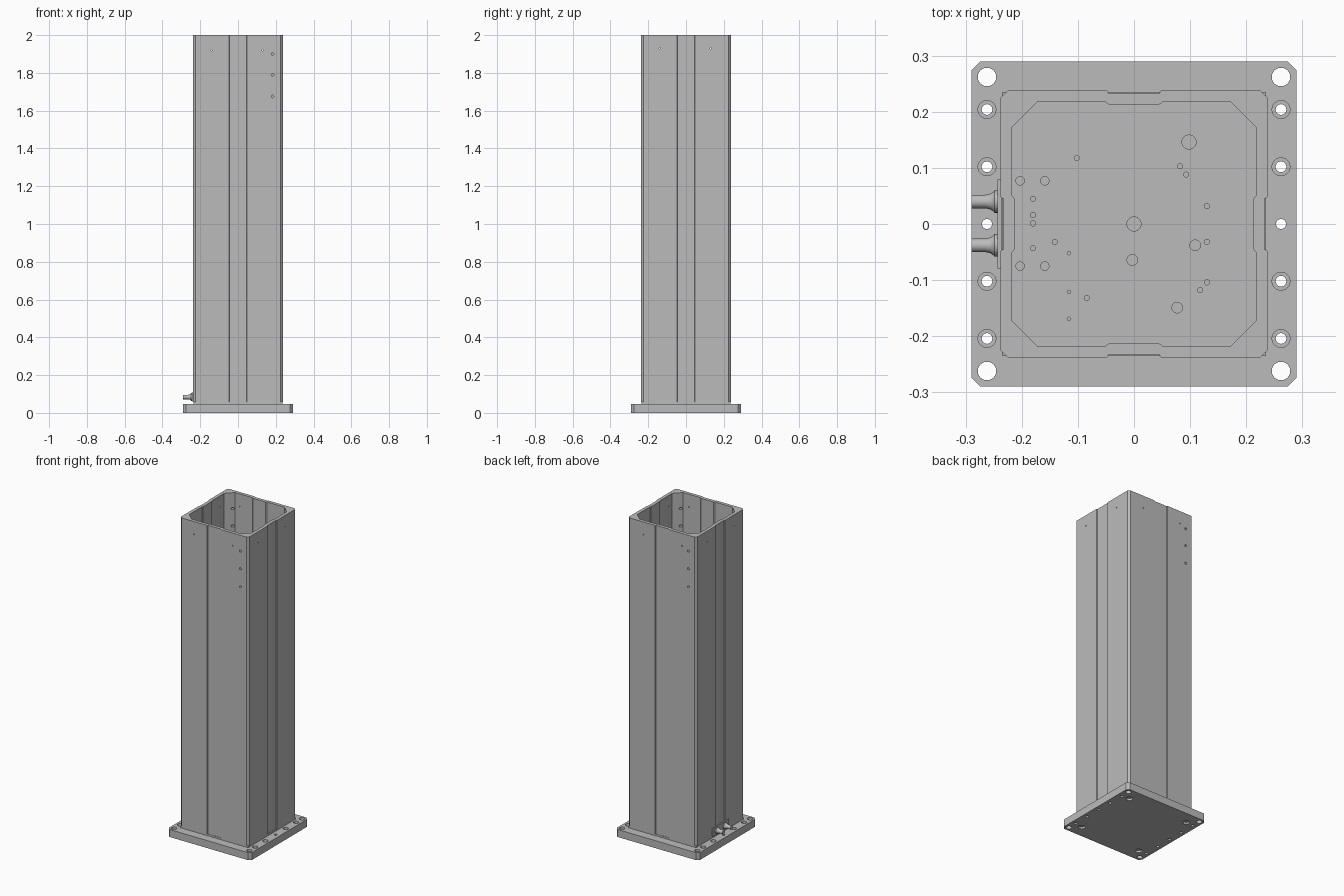
import bpy, bmesh, math
from mathutils import Matrix, Vector

old = bpy.data.objects.get("Cube")
if old:
    bpy.data.objects.remove(old, do_unlink=True)

grey = bpy.data.materials.new("plain grey metal")
grey.use_nodes = True
COLOUR = (0.5, 0.5, 0.5, 1)
grey.diffuse_color = COLOUR
grey.node_tree.nodes["Principled BSDF"].inputs["Base Color"].default_value = COLOUR


def finish(bm, name):
    bmesh.ops.recalc_face_normals(bm, faces=bm.faces[:])
    mesh = bpy.data.meshes.new(name)
    bm.to_mesh(mesh)
    bm.free()
    mesh.materials.append(grey)
    obj = bpy.data.objects.new(name, mesh)
    bpy.context.collection.objects.link(obj)
    return obj


def quarter_turns(points):
    """Repeat one side of a section around the four sides."""
    ring = []
    for k in range(4):
        turn = Matrix.Rotation(k * math.pi / 2, 2)
        ring += [turn @ Vector(p) for p in points]
    return ring


def prism(name, ring, z0, z1):
    bm = bmesh.new()
    face = bm.faces.new([bm.verts.new((p.x, p.y, z0)) for p in ring])
    up = bmesh.ops.extrude_face_region(bm, geom=[face])["geom"]
    top = [v for v in up if isinstance(v, bmesh.types.BMVert)]
    bmesh.ops.translate(bm, verts=top, vec=(0, 0, z1 - z0))
    if not face.is_valid or len(bm.faces) == len(ring) + 1:
        bm.faces.new([v for v in bm.verts if abs(v.co.z - z0) < 1e-6])
    return finish(bm, name)


def cut(target, holes, name):
    """Subtract cylinders given as (start, end, radius)."""
    bm = bmesh.new()
    for start, end, radius in holes:
        a, b = Vector(start), Vector(end)
        axis = b - a
        spin = Vector((0, 0, 1)).rotation_difference(axis).to_matrix().to_4x4()
        bmesh.ops.create_cone(bm, cap_ends=True, segments=24, radius1=radius,
                              radius2=radius, depth=axis.length,
                              matrix=Matrix.Translation((a + b) / 2) @ spin)
    cutter = finish(bm, name)
    cutter.hide_render = True
    cutter.hide_set(True)
    mod = target.modifiers.new("holes", "BOOLEAN")
    mod.operation = "DIFFERENCE"
    mod.solver = "EXACT"
    mod.use_self = True
    mod.object = cutter
    # Bake the holes, then discard the helper
    bpy.context.view_layer.update()
    graph = bpy.context.evaluated_depsgraph_get()
    baked = bpy.data.meshes.new_from_object(target.evaluated_get(graph))
    target.modifiers.clear()
    target.data = baked
    bpy.data.objects.remove(cutter, do_unlink=True)


# Base plate with clipped corners
PLATE_TOP = 0.047
plate = prism("base_plate", quarter_turns([(0.274, 0.29), (-0.274, 0.29)]), 0, PLATE_TOP)


def drill(x, y, radius, z0=-0.02, z1=0.08):
    return ((x, y, z0), (x, y, z1), radius)


# Mounting holes: corners, counterbored rows and the middle pair
through, bores = [], []
for x in (-0.262, 0.262):
    through.append(drill(x, 0, 0.009))
    for side in (-1, 1):
        through.append(drill(x, side * 0.262, 0.0165))
        bores.append(drill(math.copysign(0.21, x), side * 0.21, 0.02, z1=0.012))
        for y in (0.102, 0.204):
            through.append(drill(x, side * y, 0.0095))
            bores.append(drill(x, side * y, 0.016, z0=0.027))
cut(plate, through, "through_hole_cutter")

# Blind holes in the floor inside the column
floor_holes = {
    0.0125: [(0.098, 0.146), (0, 0)],
    0.0095: [(0.109, -0.038), (-0.003, -0.064), (0.077, -0.149)],
    0.0075: [(x, y) for x in (-0.203, -0.159) for y in (0.077, -0.075)],
    0.0045: [(-0.102, 0.118), (0.082, 0.103), (0.093, 0.088), (0.118, -0.118),
             (-0.141, -0.032), (-0.084, -0.132)]
            + [(0.13, y) for y in (0.032, -0.032, -0.104)]
            + [(-0.18, y) for y in (0.045, 0.016, 0.001, -0.043)],
    0.003: [(-0.116, y) for y in (-0.052, -0.121, -0.169)],
}
for radius, spots in floor_holes.items():
    bores += [drill(x, y, radius, z0=0.03) for x, y in spots]
cut(plate, bores, "blind_hole_cutter")


# Hollow column: shallow grooves outside, matching ribs inside
def side_profile(corner, wall, wide, narrow, groove):
    half = [(corner, wall), (wide, wall), (narrow, groove)]
    return quarter_turns(half + [(-x, y) for x, y in reversed(half)])


def tube(name, outer, inner, z0, z1):
    bm = bmesh.new()
    loops = [[bm.verts.new((p.x, p.y, z)) for p in ring]
             for ring, z in ((outer, z0), (outer, z1), (inner, z1), (inner, z0))]
    count = len(outer)
    for k in range(4):
        a, b = loops[k], loops[(k + 1) % 4]
        for i in range(count):
            j = (i + 1) % count
            bm.faces.new((a[i], a[j], b[j], b[i]))
    return finish(bm, name)


inner = side_profile(0.173, 0.217, 0.05, 0.044, 0.212)
column = tube("column", side_profile(0.225, 0.238, 0.048, 0.045, 0.233), inner, 0.058, 2)

# Square foot that closes the grooves at the bottom
tube("column_foot", side_profile(0.235, 0.235, 0.048, 0.045, 0.235), inner, PLATE_TOP, 0.058)

# Holes through the column walls, repeated on opposite sides
wall_holes = []
for s in (-1, 1):
    for z in (1.9, 1.79, 1.675):
        wall_holes.append(((s * 0.183, -s * 0.19, z), (s * 0.183, -s * 0.26, z), 0.007))
    for t in (-0.14, 0.13):
        wall_holes.append(((t, s * 0.19, 1.92), (t, s * 0.26, 1.92), 0.0035))
        wall_holes.append(((s * 0.19, t, 1.93), (s * 0.26, t, 1.93), 0.0035))
cut(column, wall_holes, "wall_hole_cutter")

# Connector plate on the right-hand wall
bm = bmesh.new()
bmesh.ops.create_cube(bm, size=1, matrix=Matrix.Translation((-0.24, 0, 0.084))
                      @ Matrix.Diagonal((0.007, 0.158, 0.05, 1)))
finish(bm, "connector_plate")

# Two turned connectors with flared collars
turned = [(0, -0.29), (0.012, -0.29), (0.012, -0.265), (0.014, -0.256),
          (0.018, -0.25), (0.02, -0.249), (0.02, -0.24)]
for side, y in (("left", 0.04), ("right", -0.038)):
    bm = bmesh.new()
    verts = [bm.verts.new((x, y + r, 0.084)) for r, x in turned]
    edges = [bm.edges.new(pair) for pair in zip(verts, verts[1:])]
    bmesh.ops.spin(bm, geom=verts + edges, cent=(0, y, 0.084), axis=(1, 0, 0),
                   angle=math.tau, steps=24)
    bmesh.ops.remove_doubles(bm, verts=bm.verts[:], dist=1e-5)
    connector = finish(bm, side + "_connector")
    bpy.ops.object.select_all(action="DESELECT")
    connector.select_set(True)
    bpy.context.view_layer.objects.active = connector
    bpy.ops.object.shade_smooth_by_angle(angle=math.radians(35))
